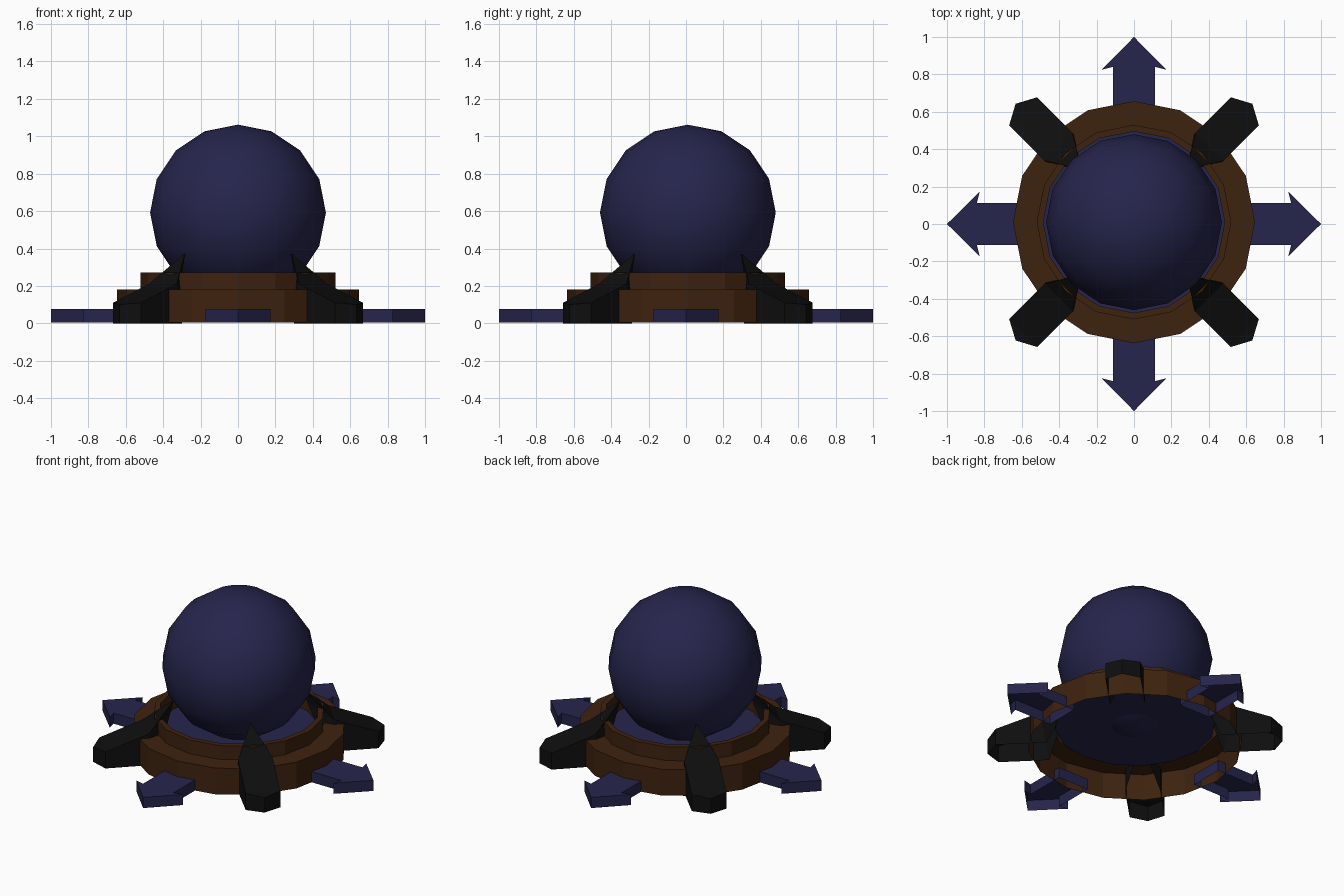
import bpy, bmesh, math
from mathutils import Matrix, Vector

if "Cube" in bpy.data.objects:
    bpy.data.objects.remove(bpy.data.objects["Cube"])

CY = 0.01      # small shift of the round body along y
SIDES = 16


def material(name, rgb):
    m = bpy.data.materials.new(name)
    m.diffuse_color = (*rgb, 1.0)
    m.use_nodes = True
    m.node_tree.nodes["Principled BSDF"].inputs["Base Color"].default_value = m.diffuse_color
    return m


navy = material("navy", (0.019, 0.018, 0.072))
brown = material("brown", (0.047, 0.016, 0.0045))
black = material("black", (0.0045, 0.0045, 0.0045))


def make(name, bm, mat, recalc=True):
    if recalc:
        bmesh.ops.recalc_face_normals(bm, faces=bm.faces[:])
    me = bpy.data.meshes.new(name)
    bm.to_mesh(me)
    bm.free()
    me.materials.append(mat)
    ob = bpy.data.objects.new(name, me)
    bpy.context.collection.objects.link(ob)
    return ob


def spun(angle, cy=0.0):
    return Matrix.Translation((0, cy, 0)) @ Matrix.Rotation(angle, 4, 'Z')


# Stepped round base: lathed shell, open underneath
bm = bmesh.new()
profile = [(0.647, 0.005), (0.647, 0.18), (0.52, 0.18), (0.52, 0.272),
           (0.485, 0.272), (0.485, 0.15)]
rings = []
for r, z in profile:
    rings.append([bm.verts.new((r * math.cos(a), CY + r * math.sin(a), z))
                  for a in (i * math.tau / SIDES for i in range(SIDES))])
for lo, hi in zip(rings, rings[1:]):
    for i in range(SIDES):
        j = (i + 1) % SIDES
        bm.faces.new((lo[i], lo[j], hi[j], hi[i]))
make("stepped_base", bm, brown)

# Recessed floor disc
bm = bmesh.new()
bmesh.ops.create_circle(bm, cap_ends=True, segments=SIDES, radius=0.485,
                        matrix=Matrix.Translation((0, CY, 0.15)))
for f in bm.faces:
    if f.normal.z < 0:
        f.normal_flip()
make("floor_disc", bm, navy, recalc=False)

# Globe
bm = bmesh.new()
bmesh.ops.create_uvsphere(bm, u_segments=16, v_segments=8, radius=0.47,
                          matrix=Matrix.Translation((0, CY, 0.592)))
for f in bm.faces:
    f.smooth = True
make("globe", bm, navy)

# Four flat arrows, open underneath
half = [(0.57, 0.113), (0.84, 0.113), (0.825, 0.173)]
outline = half + [(1.0, 0.0)] + [(x, -y) for x, y in reversed(half)]
for k, side in enumerate(("right", "back", "left", "front")):
    bm = bmesh.new()
    top = [bm.verts.new((x, y, 0.076)) for x, y in outline]
    low = [bm.verts.new((x, y, 0.005)) for x, y in outline]
    bm.faces.new(top)
    n = len(outline)
    for i in range(n):
        j = (i + 1) % n
        bm.faces.new((top[i], top[j], low[j], low[i]))
    bm.transform(spun(k * math.pi / 2))
    make("arrow_" + side, bm, navy)

# Four clawed legs on the diagonals, open underneath
W = 0.106
points = {
    "tip": (0.40, 0, 0.375), "under": (0.42, 0, 0.29),
    "prow": (0.895, 0, 0.10), "prow_low": (0.895, 0, 0),
}
for s, y in (("L", W), ("R", -W)):
    points["wide" + s] = (0.57, y, 0.21)
    points["out" + s] = (0.838, y, 0.11)
    points["out_low" + s] = (0.838, y, 0)
    points["in_low" + s] = (0.53, y, 0)
for k, side in enumerate(("back_right", "back_left", "front_left", "front_right")):
    bm = bmesh.new()
    v = {name: bm.verts.new(co) for name, co in points.items()}
    faces = [("tip", "wideL", "wideR"), ("wideL", "outL", "outR", "wideR"),
             ("outL", "prow", "outR")]
    for s in "LR":
        faces += [("wide" + s, "out" + s, "out_low" + s, "in_low" + s),
                  ("out" + s, "prow", "prow_low", "out_low" + s),
                  ("tip", "under", "wide" + s),
                  ("under", "in_low" + s, "wide" + s)]
    for f in faces:
        bm.faces.new([v[name] for name in f])
    bm.transform(spun(math.pi / 4 + k * math.pi / 2, CY))
    make("leg_" + side, bm, black)
